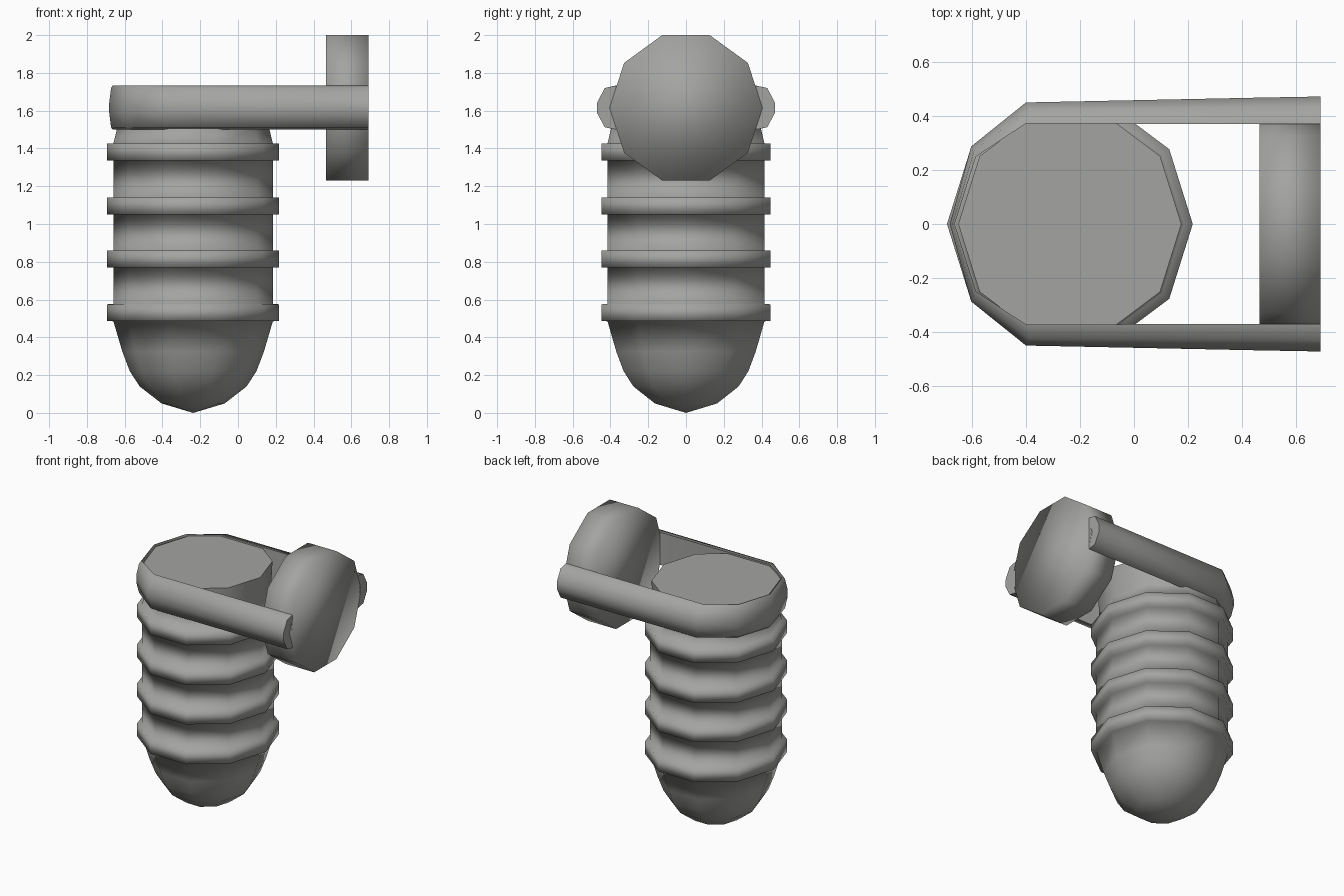
import bpy, bmesh, math

if "Cube" in bpy.data.objects:
    bpy.data.objects.remove(bpy.data.objects["Cube"])

CX = -0.2375   # axis of the ribbed body
SIDES = 10

grey = bpy.data.materials.new("warm grey")
grey.diffuse_color = (0.37, 0.37, 0.36, 1)
grey.use_nodes = True
grey.node_tree.nodes["Principled BSDF"].inputs["Base Color"].default_value = grey.diffuse_color


def finish(name, bm, angle):
    """Turn a bmesh into a smooth shaded object."""
    bmesh.ops.recalc_face_normals(bm, faces=bm.faces)
    me = bpy.data.meshes.new(name)
    bm.to_mesh(me)
    bm.free()
    me.materials.append(grey)
    ob = bpy.data.objects.new(name, me)
    bpy.context.collection.objects.link(ob)
    bpy.ops.object.select_all(action='DESELECT')
    ob.select_set(True)
    bpy.context.view_layer.objects.active = ob
    if angle >= 180:
        bpy.ops.object.shade_smooth()
    else:
        bpy.ops.object.shade_smooth_by_angle(angle=math.radians(angle))
    return ob


def bridge(bm, loops, closed):
    """Join neighbouring vertex loops with quads."""
    for a, b in zip(loops, loops[1:]):
        n = len(a)
        for i in range(n if closed else n - 1):
            j = (i + 1) % n
            bm.faces.new((a[i], a[j], b[j], b[i]))


def lathe(name, profile, place, angle, cap_start=True, cap_end=True):
    """Ten sided turned shape; place maps (cos*r, sin*r, height) to a point."""
    bm = bmesh.new()
    loops = []
    for r, h in profile:
        loops.append([bm.verts.new(place(r * math.cos(2 * math.pi * i / SIDES),
                                         r * math.sin(2 * math.pi * i / SIDES), h))
                      for i in range(SIDES)])
    bridge(bm, loops, True)
    if cap_start:
        bm.faces.new(loops[0])
    if cap_end:
        bm.faces.new(loops[-1])
    bmesh.ops.remove_doubles(bm, verts=bm.verts, dist=0.0005)
    return finish(name, bm, angle)


def upright(a, b, h):
    return (CX + a, b * 1.035, h)


# Rounded base and ribbed body
profile = [(0, 0), (0.167, 0.05), (0.283, 0.14), (0.335, 0.22), (0.375, 0.325), (0.422, 0.485)]
for z in (0.485, 0.77, 1.05, 1.335):
    profile += [(0.422, z), (0.455, z + 0.001), (0.455, z + 0.09), (0.422, z + 0.091)]
profile.append((0.403, 1.505))
lathe("ribbed_body", profile, upright, 180, cap_start=False, cap_end=False)

# Flat cap on top of the body
lathe("top_cap", [(0.403, 1.505), (0.413, 1.722)], upright, 50, cap_start=False)

# Mounting disc, turned about the x axis
lathe("mounting_disc", [(0.405, 0.465), (0.405, 0.69)],
      lambda a, b, h: (h, a, 1.615 + b), 180)

# U shaped bracket: inner, outer edge and outer middle points per station
stations = [((0.69, 0.37), (0.69, 0.43), (0.69, 0.472)),
            ((0.47, 0.37), (0.47, 0.428), (0.47, 0.468)),
            ((-0.40, 0.372), (-0.39, 0.425), (-0.40, 0.45)),
            ((-0.585, 0.25), (-0.592, 0.272), (-0.603, 0.287)),
            ((-0.664, 0.0), (-0.672, 0.0), (-0.682, 0.0))]
mirrored = [tuple((x, -y) for x, y in s) for s in reversed(stations[:-1])]
bm = bmesh.new()
loops = []
for inner, edge, mid in stations + mirrored:
    section = [(inner, 1.733), (edge, 1.72), (mid, 1.64), (mid, 1.59), (edge, 1.512), (inner, 1.5)]
    loops.append([bm.verts.new((x, y, z)) for (x, y), z in section])
bridge(bm, loops, True)
bm.faces.new(loops[0])
bm.faces.new(loops[-1])
finish("bracket", bm, 60)
